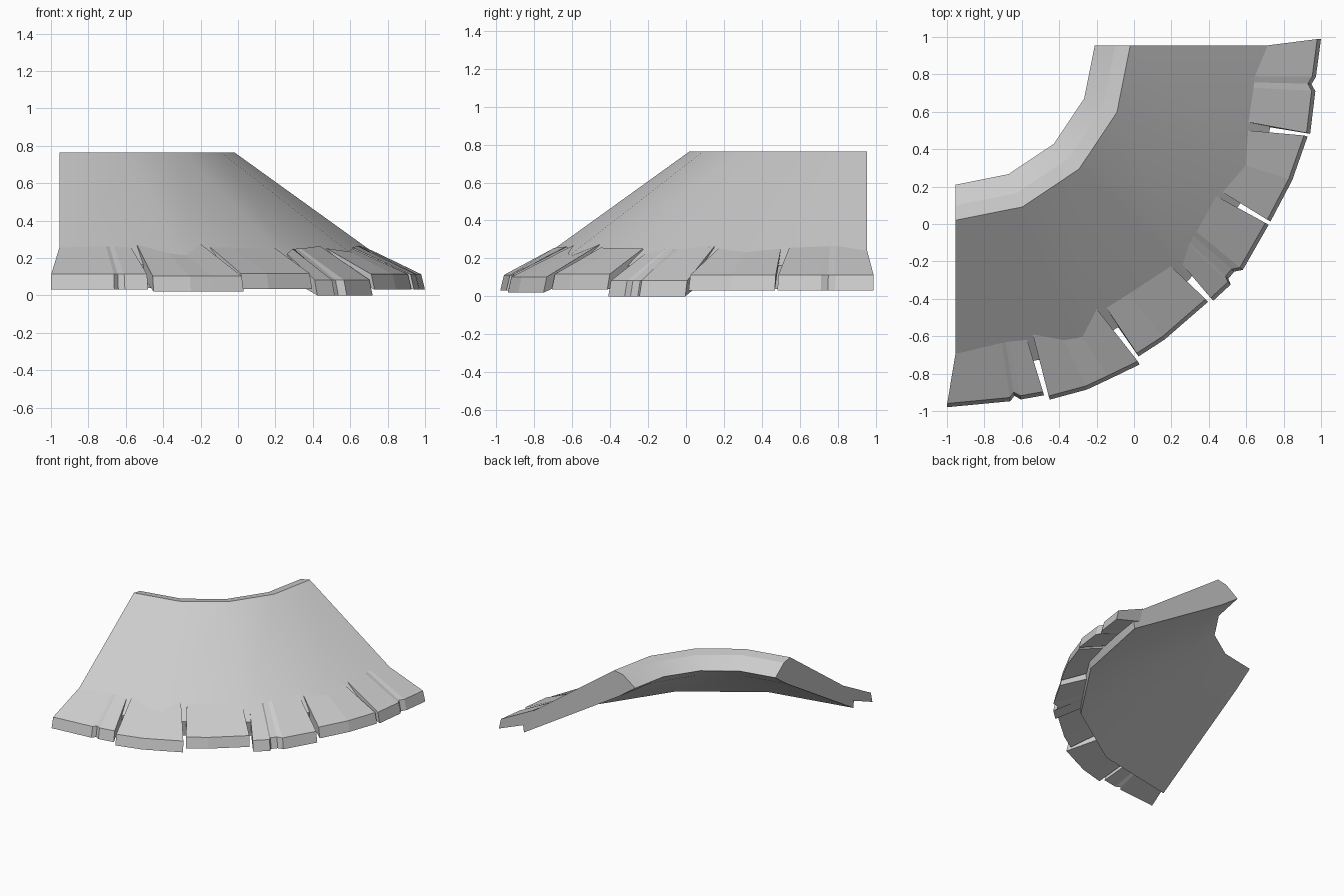
import bpy, bmesh, math

if "Cube" in bpy.data.objects:
    bpy.data.objects.remove(bpy.data.objects["Cube"])

CENTRE = 0.955          # the quarter turn pivots about (-CENTRE, CENTRE)
SEG = math.radians(22.5)

stone = bpy.data.materials.new("grey_slate")
stone.use_nodes = True
stone.diffuse_color = (0.6, 0.6, 0.6, 1)
stone.node_tree.nodes["Principled BSDF"].inputs["Base Color"].default_value = (0.6, 0.6, 0.6, 1)


def polar(angle, radius, z):
    return (-CENTRE + radius * math.sin(angle), CENTRE - radius * math.cos(angle), z)


def slab_top(angle, radius):
    """Height of the faceted slope at a given angle and radius."""
    off = angle % SEG - SEG / 2
    ring = radius * math.cos(off) / math.cos(SEG / 2)
    return 0.765 - 0.72 * (ring - 0.935)


def loft(name, sections, smooth):
    """Skin a row of closed cross-sections and cap both ends."""
    bm = bmesh.new()
    rows = [[bm.verts.new(p) for p in s] for s in sections]
    n = len(rows[0])
    for a, b in zip(rows, rows[1:]):
        for i in range(n):
            j = (i + 1) % n
            bm.faces.new((a[i], a[j], b[j], b[i]))
    bm.faces.new(rows[0])
    bm.faces.new(rows[-1])
    bmesh.ops.recalc_face_normals(bm, faces=bm.faces)
    mesh = bpy.data.meshes.new(name)
    bm.to_mesh(mesh)
    bm.free()
    mesh.materials.append(stone)
    obj = bpy.data.objects.new(name, mesh)
    bpy.context.collection.objects.link(obj)
    if smooth:
        bpy.ops.object.select_all(action="DESELECT")
        obj.select_set(True)
        bpy.context.view_layer.objects.active = obj
        bpy.ops.object.shade_smooth_by_angle(angle=math.radians(25))
    return obj


# Curved roof slab: thick sloping profile with a chamfered ridge
profile = [(0.935, 0.765), (0.855, 0.75), (0.745, 0.67), (0.9, 0.56), (1.75, 0.04), (1.77, 0.164)]
loft("roof_slab", [[polar(k * SEG, r, z) for r, z in profile] for k in range(5)], True)


# Eave shingles: inner angles, outer angles, bottom height,
# then stations of (fraction across, inner radius, outer radius)
shingles = [
    ((0, 13.7), (-1.3, 14.2), 0.03,
     [(0, 1.65, 1.935), (0.65, 1.61, 1.925), (0.7, 1.61, 1.9), (0.76, 1.61, 1.925), (1, 1.62, 1.93)]),
    ((15, 28.2), (14.9, 30), 0.02,
     [(0, 1.6, 1.96), (0.4, 1.68, 1.97), (0.65, 1.7, 1.965), (1, 1.6, 1.97)]),
    ((29.9, 44.3), (30.5, 44.6), 0.035,
     [(0, 1.62, 1.93), (0.35, 1.62, 1.93), (1, 1.65, 1.925)]),
    ((46, 60), (45.3, 60.2), 0.0,
     [(0, 1.69, 1.94), (0.25, 1.64, 1.95), (0.28, 1.64, 1.92), (0.38, 1.63, 1.92),
      (0.45, 1.63, 1.95), (1, 1.61, 1.93)]),
    ((61.2, 73.8), (60.8, 75.5), 0.03,
     [(0, 1.63, 1.93), (0.5, 1.68, 1.94), (1, 1.63, 1.945)]),
    ((75.3, 90), (76, 91), 0.03,
     [(0, 1.62, 1.955), (0.45, 1.61, 1.94), (0.52, 1.61, 1.915), (0.6, 1.61, 1.935), (1, 1.67, 1.955)]),
]


def mix(pair, t):
    return math.radians(pair[0] + (pair[1] - pair[0]) * t)


for number, (inner, outer, base, stations) in enumerate(shingles, 1):
    sections = []
    for t, r_in, r_out in stations:
        a, b = mix(inner, t), mix(outer, t)
        sections.append([
            polar(a, r_in, slab_top(a, r_in) + 0.005),
            polar(b, r_out - 0.02, base + 0.083),
            polar(b, r_out, base),
            polar(a, 1.7, base + 0.09),
        ])
    loft("eave_shingle_%d" % number, sections, False)
